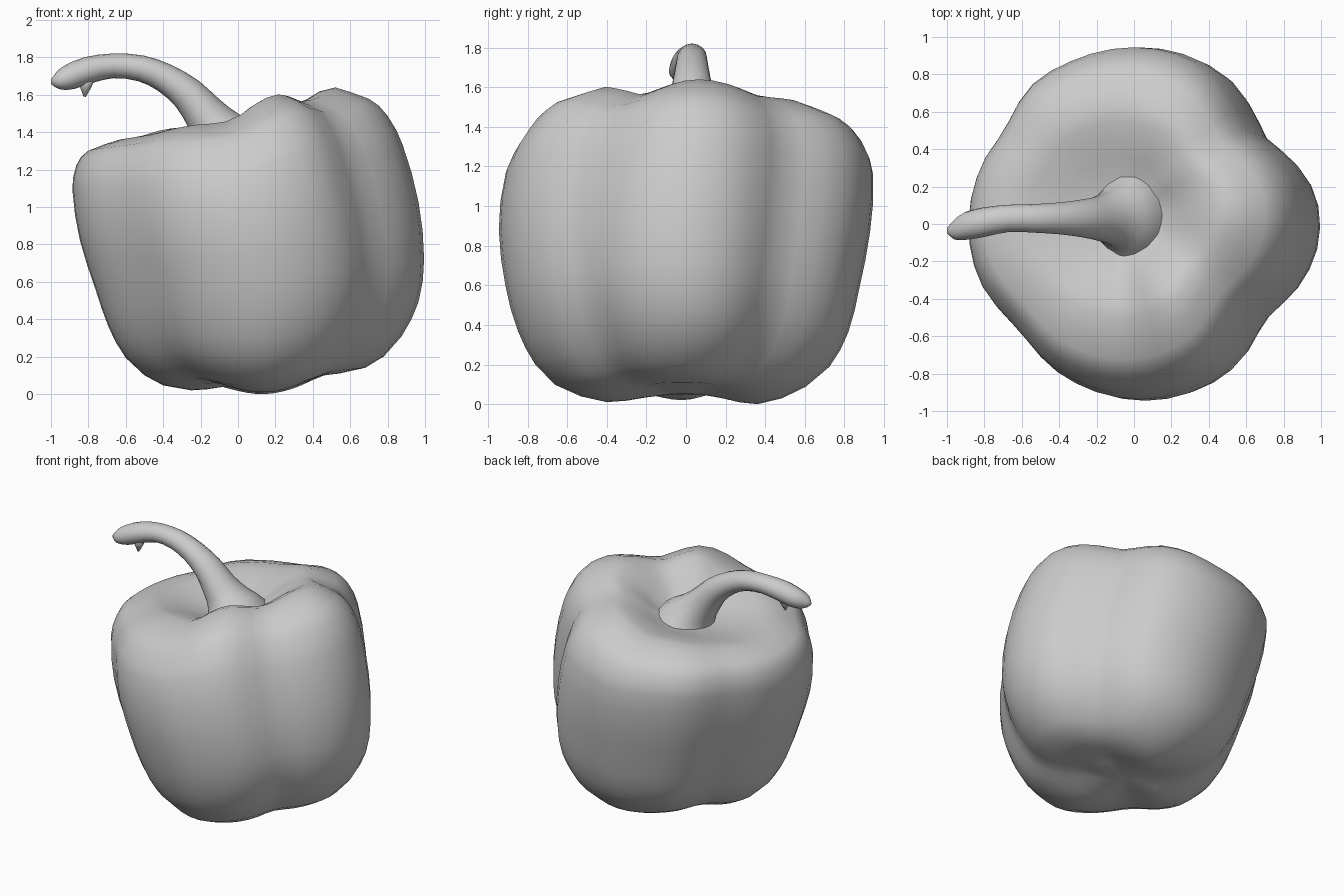
import bpy, math
from mathutils import Vector

if "Cube" in bpy.data.objects:
    bpy.data.objects.remove(bpy.data.objects["Cube"])


def smooth(keys, t, period=None):
    """Cubic interpolation through (position, value) keys, optionally wrapping."""
    if period:
        keys = ([(k - period, v) for k, v in keys[-2:]] + keys
                + [(k + period, v) for k, v in keys[:2]])
    i = max(j for j in range(len(keys) - 1) if keys[j][0] <= t + 1e-9 or j == 0)

    def slope(j):
        a, b = keys[max(j - 1, 0)], keys[min(j + 1, len(keys) - 1)]
        return (b[1] - a[1]) / (b[0] - a[0])
    (x0, y0), (x1, y1) = keys[i], keys[i + 1]
    h = x1 - x0
    u = (t - x0) / h
    return ((2*u**3 - 3*u*u + 1) * y0 + (u**3 - 2*u*u + u) * h * slope(i)
            + (3*u*u - 2*u**3) * y1 + (u**3 - u*u) * h * slope(i + 1))


def loft(name, rings, first, last):
    """Skin closed rings of points and close both ends with a pole point."""
    n = len(rings[0])
    verts = [p for r in rings for p in r] + [first, last]
    faces = [(k*n + i, k*n + (i + 1) % n, (k + 1)*n + (i + 1) % n, (k + 1)*n + i)
             for k in range(len(rings) - 1) for i in range(n)]
    a, b = len(verts) - 2, len(verts) - 1
    top = (len(rings) - 1) * n
    faces += [(a, (i + 1) % n, i) for i in range(n)]
    faces += [(b, top + i, top + (i + 1) % n) for i in range(n)]
    mesh = bpy.data.meshes.new(name)
    mesh.from_pydata(verts, [], faces)
    mesh.shade_smooth()
    obj = bpy.data.objects.new(name, mesh)
    bpy.context.collection.objects.link(obj)
    return obj


# Lobed outline: angle, relative radius
OUTLINE = [(0, 1.0), (12, .99), (25, .93), (37, .86), (49, .915), (60, .975),
           (73, 1.0), (90, 1.005), (112, 1.0), (128, 1.0), (146, .945), (160, .975),
           (180, 1.0), (200, .995), (221, .94), (240, .975), (270, 1.0),
           (295, .975), (306, .935), (321, .87), (338, .94), (350, .985)]
# Height of the shoulder and of the foot around the outline
SHOULDER = [(0, 1.64), (37, 1.56), (60, 1.535), (75, 1.5), (90, 1.45), (120, 1.42),
            (145, 1.38), (180, 1.355), (221, 1.385), (250, 1.435), (273, 1.465),
            (284, 1.54), (297, 1.6), (310, 1.59), (325, 1.565)]
FOOT = [(0, .11), (37, .09), (90, 0), (145, .06), (180, .02),
        (221, .06), (270, .01), (321, .09)]
# Wall: height fraction, left, right, front, back extents, groove depth
WALL = [(0, -.25, .54, -.4, .36, 1.2), (.02, -.4, .68, -.53, .48, 1.2),
        (.06, -.5, .78, -.66, .6, 1.2), (.13, -.6, .875, -.76, .72, 1.2),
        (.25, -.69, .965, -.85, .815, 1.1), (.4, -.76, .995, -.91, .87, 1),
        (.6, -.845, .965, -.945, .925, 1), (.8, -.885, .88, -.91, .94, 1),
        (.9, -.865, .8, -.825, .89, 1), (.96, -.8, .7, -.725, .8, 1),
        (1, -.65, .52, -.5, .63, 1)]
SIDES = 48
ANGLES = [360 * i / SIDES for i in range(SIDES)]


def wall_ring(s):
    l, r, f, b, depth = [smooth([(w[0], w[c]) for w in WALL], s) for c in range(1, 6)]
    ring = []
    for a in ANGLES:
        k = 1 - (1 - smooth(OUTLINE, a, 360)) * depth
        lo, hi = smooth(FOOT, a, 360), smooth(SHOULDER, a, 360)
        t = math.radians(a)
        ring.append(Vector(((l + r) / 2 + (r - l) / 2 * k * math.cos(t),
                            (f + b) / 2 + (b - f) / 2 * k * math.sin(t),
                            lo + (hi - lo) * s)))
    return ring


def cap_ring(ring, centre, spread, sink):
    """Shrink a ring toward the centre while sinking it into a dimple."""
    return [Vector((centre.x + (p.x - centre.x) * spread,
                    centre.y + (p.y - centre.y) * spread,
                    p.z + (centre.z - p.z) * sink)) for p in ring]


# Pepper body: bottom dimple, wall, top hollow
levels = [0, .02, .06, .13, .19, .25, .325, .4, .5, .6, .7, .8, .85, .9, .935, .96, .983, 1]
wall = [wall_ring(s) for s in levels]
foot_centre = Vector((.08, 0, .05))
hollow_centre = Vector((-.08, .03, 1.33))
dimple = [cap_ring(wall[0], foot_centre, f, d)
          for f, d in ((.25, .92), (.5, .6), (.75, .18))]
hollow = [cap_ring(wall[-1], hollow_centre, f, d)
          for f, d in ((.86, .07), (.7, .26), (.54, .52), (.38, .8), (.2, .97))]
loft("pepper_body", dimple + wall + hollow, foot_centre, hollow_centre)


def tube(name, path, sides, widen=1.0):
    """Round tube bending in the xz plane; path points are x, y, z, radius."""
    rings = []
    for i, (x, y, z, r) in enumerate(path):
        p, q = path[max(i - 1, 0)], path[min(i + 1, len(path) - 1)]
        d = Vector((q[0] - p[0], 0, q[2] - p[2])).normalized()
        side = Vector((0, 1, 0))
        up = d.cross(side)
        rings.append([Vector((x, y, z)) + side * (r * widen * math.cos(t)) + up * (r * math.sin(t))
                      for t in (2 * math.pi * j / sides for j in range(sides))])
    return loft(name, rings, Vector(path[0][:3]), Vector(path[-1][:3]))


# Curved stem, flared where it meets the hollow
STEM = [(-.05, .04, 1.28, .27), (-.06, .04, 1.335, .21), (-.11, .04, 1.41, .145),
        (-.18, .03, 1.5, .112),
        (-.27, .03, 1.605, .093), (-.39, .03, 1.69, .078), (-.52, .03, 1.742, .07),
        (-.67, .03, 1.755, .066), (-.8, .01, 1.732, .072), (-.9, -.01, 1.695, .068),
        (-.96, -.03, 1.675, .048), (-1.0, -.035, 1.67, .012)]
fine = [[smooth([(i, p[c]) for i, p in enumerate(STEM)], k / 2) for c in range(4)]
        for k in range(2 * len(STEM) - 1)]
tube("stem", fine, 16, 1.1)

# Small torn spur under the stem tip
tube("stem_spur", [(-.81, 0, 1.69, .045), (-.815, 0, 1.64, .03), (-.82, 0, 1.59, .006)], 8)
